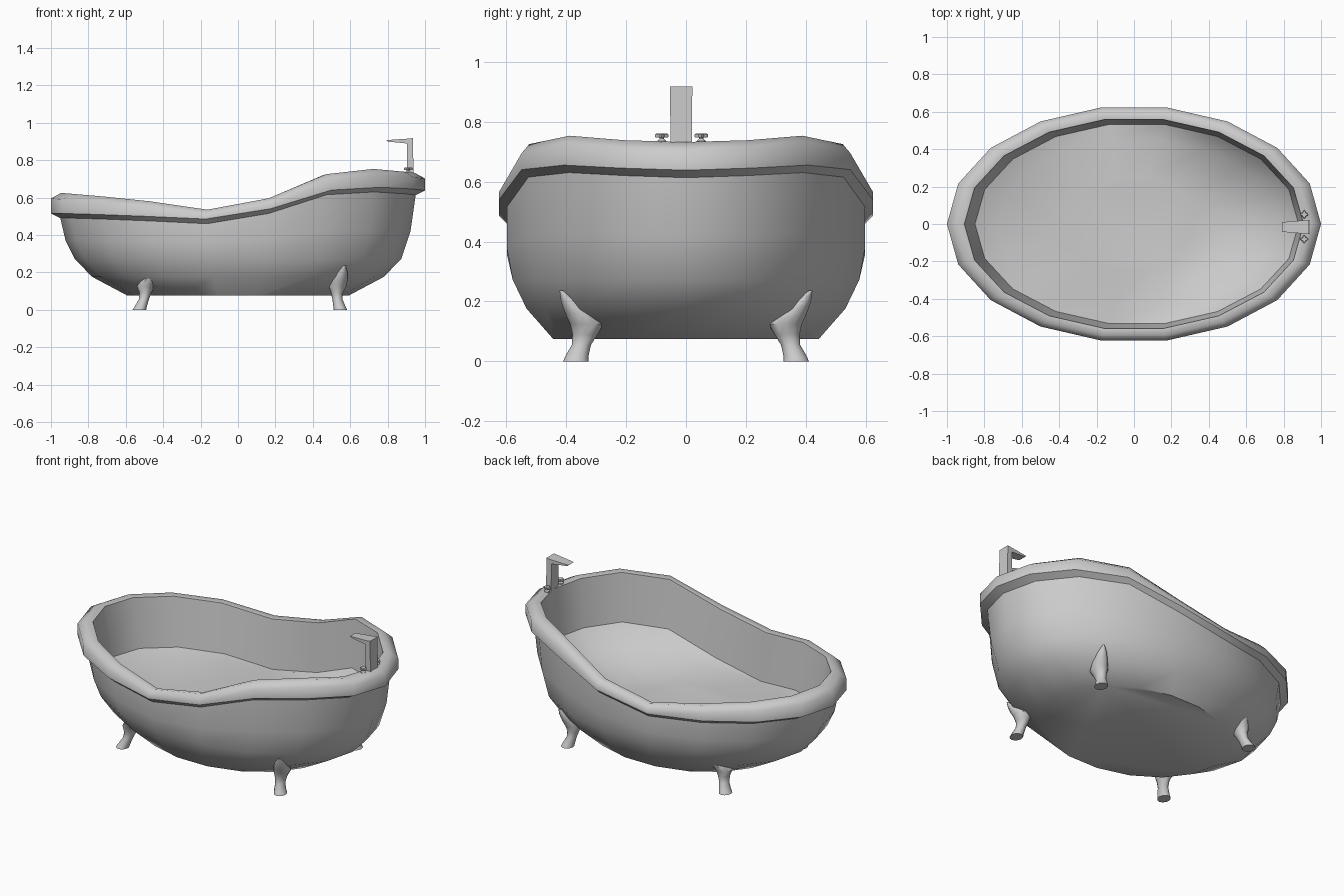
import bpy, bmesh
from math import sin, cos, pi, radians

if "Cube" in bpy.data.objects:
    bpy.data.objects.remove(bpy.data.objects["Cube"])

N = 18
# heights along half the rim, from the tap end (+x) round to the far end (-x)
TOP = [.732, .738, .753, .725, .596, .535, .58, .606, .62, .625]
LOW = [.638, .645, .655, .64, .54, .485, .50, .51, .515, .515]


def half(table, i):
    return table[min(i % N, N - i % N)]


def ring(rx, ry, zf, cx=0.0, cy=0.0, n=N):
    """Ellipse of points; zf gives the height of point i."""
    return [(cx + rx * cos(2 * pi * i / n), cy + ry * sin(2 * pi * i / n), zf(i))
            for i in range(n)]


def finish(name, bm, angle=40):
    bmesh.ops.recalc_face_normals(bm, faces=bm.faces)
    me = bpy.data.meshes.new(name)
    bm.to_mesh(me)
    bm.free()
    ob = bpy.data.objects.new(name, me)
    bpy.context.collection.objects.link(ob)
    bpy.ops.object.select_all(action='DESELECT')
    ob.select_set(True)
    bpy.context.view_layer.objects.active = ob
    bpy.ops.object.shade_smooth_by_angle(angle=radians(angle))
    return ob


def loft(bm, rings, cap_start=False, cap_end=False):
    loops = [[bm.verts.new(p) for p in r] for r in rings]
    n = len(loops[0])
    for a, b in zip(loops, loops[1:]):
        for i in range(n):
            j = (i + 1) % n
            bm.faces.new((a[i], a[j], b[j], b[i]))
    if cap_start:
        bm.faces.new(loops[0][::-1])
    if cap_end:
        bm.faces.new(loops[-1])
    return loops


# Outer bowl, up to and including the underside of the rim
bm = bmesh.new()
under = lambda i: half(LOW, i) - .025
loft(bm, [
    ring(.59, .45, lambda i: .075),
    ring(.78, .54, lambda i: .176),
    ring(.873, .587, lambda i: .272),
    ring(.922, .607, lambda i: .27 + .4 * (under(i) - .24)),
    ring(.95, .607, under),
    ring(1.0, .633, lambda i: half(LOW, i)),
], cap_start=True)
finish("tub_bowl", bm)

# Rolled rim and inner wall
edge = lambda i: half(TOP, i) - .30
bm = bmesh.new()
loft(bm, [
    ring(1.0, .633, lambda i: half(LOW, i)),
    ring(1.0, .633, lambda i: half(TOP, i) - .03),
    ring(.945, .604, lambda i: half(TOP, i)),
    ring(.907, .567, lambda i: half(TOP, i) - .006),
    ring(.865, .54, edge, cx=.015),
])
finish("tub_rim_and_wall", bm, 66)

# Inner floor, levelling out from the wavy foot of the wall
bm = bmesh.new()
loft(bm, [
    ring(.865, .54, edge, cx=.015),
    ring(.74, .46, lambda i: .255 + .35 * (edge(i) - .255), cx=.01),
    ring(.4, .25, lambda i: .258),
], cap_end=True)
finish("tub_floor", bm, 60)

# Claw legs: sections are x, y, half width x, half width y, z
LEG = [(.547, .368, .036, .042, 0), (.543, .365, .033, .039, .015),
       (.532, .349, .027, .032, .055), (.529, .337, .032, .042, .09),
       (.533, .331, .047, .056, .125), (.545, .356, .041, .047, .16),
       (.558, .388, .027, .029, .20), (.570, .416, .006, .006, .236)]
for end, sx, lean in (("tap_end", 1, 0), ("far_end", -1, 1)):
    for side, sy in (("front", -1), ("back", 1)):
        bm = bmesh.new()
        loft(bm, [ring(hx, hy, lambda i, z=z: z,
                       sx * x + lean * (.02 + .15 * z + .8 * max(0, z - .125)),
                       sy * y, 12)
                  for x, y, hx, hy, z in LEG], True, True)
        finish(f"{side}_leg_{end}", bm)

# Spout: bent profile in x-z with a half width that narrows to the tip
CY = -.016
SPOUT = [(.905, .70, .036), (.938, .70, .036), (.936, .918, .037), (.91, .915, .036),
         (.792, .907, .026), (.802, .899, .026), (.903, .889, .034)]
bm = bmesh.new()
sides = [[bm.verts.new((x, CY + s * w, z)) for x, z, w in SPOUT] for s in (-1, 1)]
for k in range(len(SPOUT)):
    j = (k + 1) % len(SPOUT)
    bm.faces.new((sides[0][k], sides[0][j], sides[1][j], sides[1][k]))
bm.faces.new(sides[0])
bm.faces.new(sides[1][::-1])
finish("spout", bm, 30)

# Taps: turned stem with a lobed handle
for name, y in (("front_tap", CY - .065), ("back_tap", CY + .067)):
    bm = bmesh.new()
    loft(bm, [ring(r, r, lambda i, z=z: z, .91, y, 10) for r, z in
              ((.016, .715), (.016, .735), (.008, .743), (.008, .75))], True, True)
    lobes = lambda z, s: [(.91 + s * r * cos(pi * i / 8), y + s * r * sin(pi * i / 8), z)
                          for i in range(16)
                          for r in [.018 + .005 * cos(pi * i / 2)]]
    loft(bm, [lobes(.747, .9), lobes(.752, 1), lobes(.757, 1), lobes(.76, .8)], True, True)
    finish(name, bm, 35)
